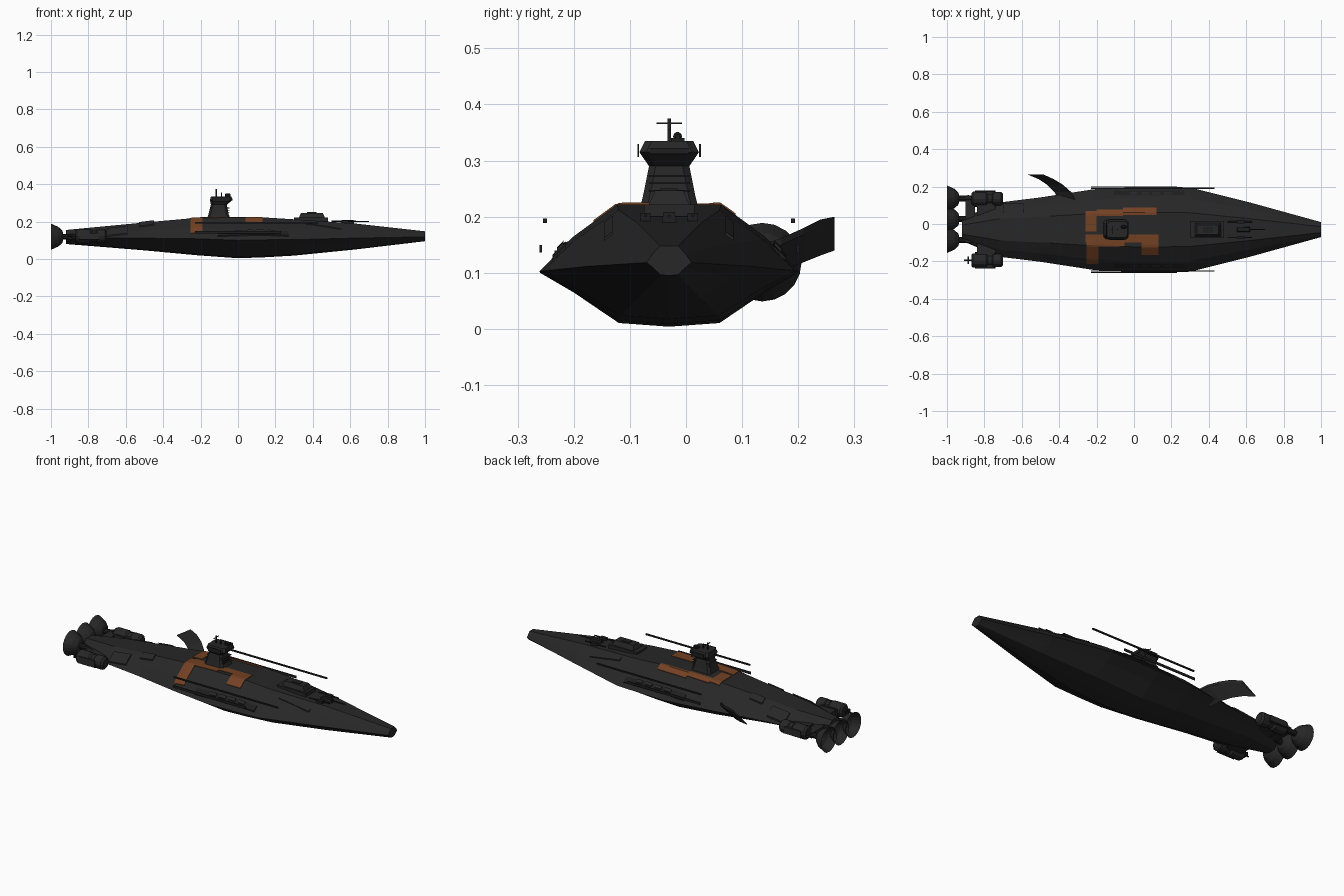
import bpy, bmesh, math
from mathutils import Matrix, Vector

if "Cube" in bpy.data.objects:
    bpy.data.objects.remove(bpy.data.objects["Cube"])

CY = -0.03  # hull centre line


def mat(name, c):
    m = bpy.data.materials.new(name)
    m.diffuse_color = (*c, 1)
    m.use_nodes = True
    m.node_tree.nodes["Principled BSDF"].inputs["Base Color"].default_value = m.diffuse_color
    return m


DARK = mat("charcoal hull", (0.02, 0.02, 0.02))
BLACK = mat("black fittings", (0.013, 0.013, 0.013))
RUST = mat("rust orange", (0.17, 0.052, 0.017))


def finish(name, bm, m):
    bmesh.ops.recalc_face_normals(bm, faces=bm.faces)
    me = bpy.data.meshes.new(name)
    bm.to_mesh(me)
    bm.free()
    me.materials.append(m)
    ob = bpy.data.objects.new(name, me)
    bpy.context.collection.objects.link(ob)
    return ob


def loft(name, rings, m, caps=True):
    bm = bmesh.new()
    vs = [[bm.verts.new(p) for p in r] for r in rings]
    n = len(vs[0])
    for a, b in zip(vs, vs[1:]):
        for i in range(n):
            j = (i + 1) % n
            bm.faces.new((a[i], a[j], b[j], b[i]))
    if caps:
        bm.faces.new(vs[0])
        bm.faces.new(vs[-1])
    return finish(name, bm, m)


def box(name, x, y, z, m=DARK, taper=0.0):
    def ring(zz, t):
        return [(x[0] + t, y[0] + t, zz), (x[1] - t, y[0] + t, zz),
                (x[1] - t, y[1] - t, zz), (x[0] + t, y[1] - t, zz)]
    return loft(name, [ring(z[0], 0), ring(z[1], taper)], m)


def lathe_x(name, prof, y, z, m=DARK, n=16, caps=True):
    """Profile of (x, radius) turned about an axis along x."""
    return loft(name, [[(x, y + r * math.cos(2 * math.pi * i / n), z + r * math.sin(2 * math.pi * i / n))
                        for i in range(n)] for x, r in prof], m, caps)


# Hull stations: x, half width, bottom z, top z
ST = [(-0.92, 0.06, 0.08, 0.155), (-0.72, 0.145, 0.064, 0.174), (-0.5, 0.172, 0.046, 0.195),
      (-0.22, 0.215, 0.02, 0.220), (0.0, 0.23, 0.004, 0.222), (0.14, 0.231, 0.009, 0.222),
      (0.3, 0.225, 0.018, 0.212), (0.62, 0.145, 0.05, 0.19), (1.0, 0.04, 0.095, 0.148)]
# Half section: fraction of half width, fraction of height
SEC = [(0, 1), (0.4, 1), (0.74, 0.73), (1, 0.44), (0.74, 0.28), (0.39, 0.03), (0, 0)]

full = SEC + [(-a, b) for a, b in SEC[-2:0:-1]]
loft("hull", [[(x, CY + a * w, lo + b * (hi - lo)) for a, b in full] for x, w, lo, hi in ST], DARK)


def deck(x, y):
    """Height of the upper hull surface."""
    for p, q in zip(ST, ST[1:]):
        if p[0] <= x <= q[0]:
            t = (x - p[0]) / (q[0] - p[0])
            w, lo, hi = [p[k] + t * (q[k] - p[k]) for k in (1, 2, 3)]
            f = abs(y - CY) / w
            for a, b in zip(SEC[:3], SEC[1:4]):
                if f <= b[0]:
                    return lo + (hi - lo) * (a[1] + (b[1] - a[1]) * (f - a[0]) / (b[0] - a[0]))
            return lo + 0.44 * (hi - lo)


def skin(name, x, y, m, lift=0.003):
    """Thin plate following the upper hull."""
    bm = bmesh.new()
    nx = max(1, round((x[1] - x[0]) / 0.03))
    ny = max(1, round((y[1] - y[0]) / 0.012))
    g = []
    for i in range(nx + 1):
        px = x[0] + (x[1] - x[0]) * i / nx
        row = []
        for j in range(ny + 1):
            py = y[0] + (y[1] - y[0]) * j / ny
            row.append(bm.verts.new((px, py, deck(px, py) + lift)))
        g.append(row)
    for i in range(nx):
        for j in range(ny):
            bm.faces.new((g[i][j], g[i + 1][j], g[i + 1][j + 1], g[i][j + 1]))
    r = bmesh.ops.extrude_face_region(bm, geom=bm.faces[:])
    for v in r["geom"]:
        if isinstance(v, bmesh.types.BMVert):
            v.co.z -= lift + 0.002
    return finish(name, bm, m)


# Rust painted patches
for i, (x, y) in enumerate([((-0.26, -0.2), (-0.04, 0.07)), ((-0.2, -0.06), (0.042, 0.077)),
                            ((-0.06, 0.12), (0.048, 0.088)), ((-0.26, 0.13), (-0.1, -0.055)),
                            ((-0.255, -0.19), (-0.215, -0.1)), ((0.04, 0.13), (-0.165, -0.1)),
                            ((-0.19, -0.05), (-0.12, -0.1))]):
    skin(f"rust_patch_{i}", x, y, RUST)

# Conning tower with head, mast, lamp and side plates
def tring(z, x0, x1, h):
    c = 0.012
    return [(x0, CY - h + c, z), (x0 + c, CY - h, z), (x1 - c, CY - h, z), (x1, CY - h + c, z),
            (x1, CY + h - c, z), (x1 - c, CY + h, z), (x0 + c, CY + h, z), (x0, CY + h - c, z)]


loft("tower", [tring(*r) for r in [(0.215, -0.165, -0.04, 0.052), (0.24, -0.158, -0.05, 0.046),
     (0.29, -0.145, -0.06, 0.036), (0.315, -0.15, -0.03, 0.053), (0.335, -0.145, -0.035, 0.043)]], DARK)
for z in (0.245, 0.258, 0.271):
    box("tower_rib", (-0.15, -0.045), (CY - 0.036, CY + 0.036), (z, z + 0.003), BLACK)
box("bridge_window", (-0.04, -0.029), (CY - 0.035, CY + 0.035), (0.312, 0.322), BLACK)
box("mast", (-0.119, -0.113), (CY - 0.003, CY + 0.003), (0.33, 0.375), BLACK)
box("mast_crossbar", (-0.118, -0.114), (CY - 0.023, CY + 0.023), (0.365, 0.368), BLACK)
box("mast_arm", (-0.09, -0.086), (CY - 0.003, CY + 0.003), (0.33, 0.355), BLACK)
lathe_x("tower_lamp", [(-0.07, 0.004), (-0.065, 0.008), (-0.045, 0.008), (-0.04, 0.004)], -0.015, 0.343, BLACK, 10)
box("lamp_base", (-0.07, -0.04), (-0.027, -0.003), (0.334, 0.34), BLACK)
for s in (-1, 1):
    y = CY + s * 0.055
    box("tower_side_plate", (-0.13, -0.05), (y - 0.0015, y + 0.0015), (0.306, 0.33), BLACK)

# Deck gun house and forward barrels
box("gun_plinth", (0.30, 0.48), (CY - 0.045, CY + 0.045), (0.2, 0.222))
box("gun_house", (0.325, 0.465), (CY - 0.037, CY + 0.037), (0.22, 0.247), DARK, 0.012)
box("gun_hatch", (0.37, 0.42), (CY - 0.015, CY + 0.015), (0.245, 0.25), BLACK)
box("fore_mount", (0.55, 0.62), (CY - 0.013, CY + 0.013), (0.19, 0.208), BLACK, 0.003)
lathe_x("fore_barrel", [(0.58, 0.003), (0.70, 0.003)], CY, 0.2, BLACK, 8)
for s in (-1, 1):
    lathe_x("side_barrel", [(0.5, 0.003), (0.63, 0.003)], CY + s * 0.042, 0.202, BLACK, 8)
    box("side_mount", (0.55, 0.59), (CY + s * 0.042 - 0.009, CY + s * 0.042 + 0.009), (0.185, 0.207), BLACK)

# Mirrored parts: rails, side panels, stern pods
for s in (-1, 1):
    y = CY + s * 0.221
    box("long_rail", (-0.23, 0.43), (y - 0.0035, y + 0.0035), (0.189, 0.197), BLACK)
    y = CY + s * 0.229
    box("lower_rail", (-0.23, 0.23), (y - 0.002, y + 0.002), (0.136, 0.15), BLACK)

    def span(a, b):
        return tuple(sorted((CY + s * a, CY + s * b)))
    skin("side_panel", (-0.11, 0.27), span(0.185, 0.208), BLACK, 0.006)
    for k in range(4):
        skin("panel_hatch", (-0.02 + k * 0.06, 0.02 + k * 0.06), span(0.188, 0.2), DARK, 0.011)
    skin("bow_strip", (0.36, 0.55), span(0.1, 0.115), DARK, 0.005)
    skin("stern_plate", (-0.7, -0.59), span(0.09, 0.14), DARK, 0.008)
    skin("stern_hatch", (-0.53, -0.45), span(0.07, 0.1), DARK, 0.007)
    # Stern pod made of stacked drums and a box
    y = CY + s * 0.165
    lathe_x("stern_pod", [(-0.87, 0.03), (-0.86, 0.038), (-0.79, 0.038), (-0.78, 0.03), (-0.76, 0.03),
                          (-0.755, 0.036), (-0.71, 0.036), (-0.7, 0.025)], y, 0.122, DARK, 12)
    box("pod_casing", (-0.85, -0.74), (y - 0.044, y + 0.044), (0.104, 0.14), DARK, 0.005)
    box("pod_link", (-0.84, -0.74), span(0.06, 0.15), (0.1, 0.135))
    lathe_x("pod_rod", [(-0.91, 0.004), (-0.86, 0.004)], y, 0.122, BLACK, 8)
    box("pod_vane", (-0.89, -0.883), (y - 0.02, y + 0.02), (0.112, 0.132), BLACK)

# Three engine bells in a row
for y in (0.136, 0.026, -0.085):
    lathe_x("engine_bell", [(-0.935, 0.02), (-0.94, 0.034), (-0.96, 0.052), (-1.0, 0.07), (-0.996, 0.066),
                            (-0.96, 0.046), (-0.945, 0.02)], y, 0.119, DARK, 20)
    lathe_x("engine_shaft", [(-0.94, 0.016), (-0.84, 0.016)], y, 0.119, BLACK, 10)
box("engine_beam", (-0.9, -0.85), (-0.1, 0.15), (0.105, 0.133))

# Single swept fin on the back side
loft("swept_fin", [[(a, y, p), (b, y, q), (b, y, q - 0.012), (a, y, p - 0.006)] for y, a, b, p, q in
     [(0.12, -0.40, -0.31, 0.09, 0.145), (0.17, -0.425, -0.335, 0.108, 0.162),
      (0.21, -0.465, -0.38, 0.125, 0.18), (0.24, -0.51, -0.43, 0.137, 0.195),
      (0.265, -0.57, -0.485, 0.146, 0.2)]], DARK)
